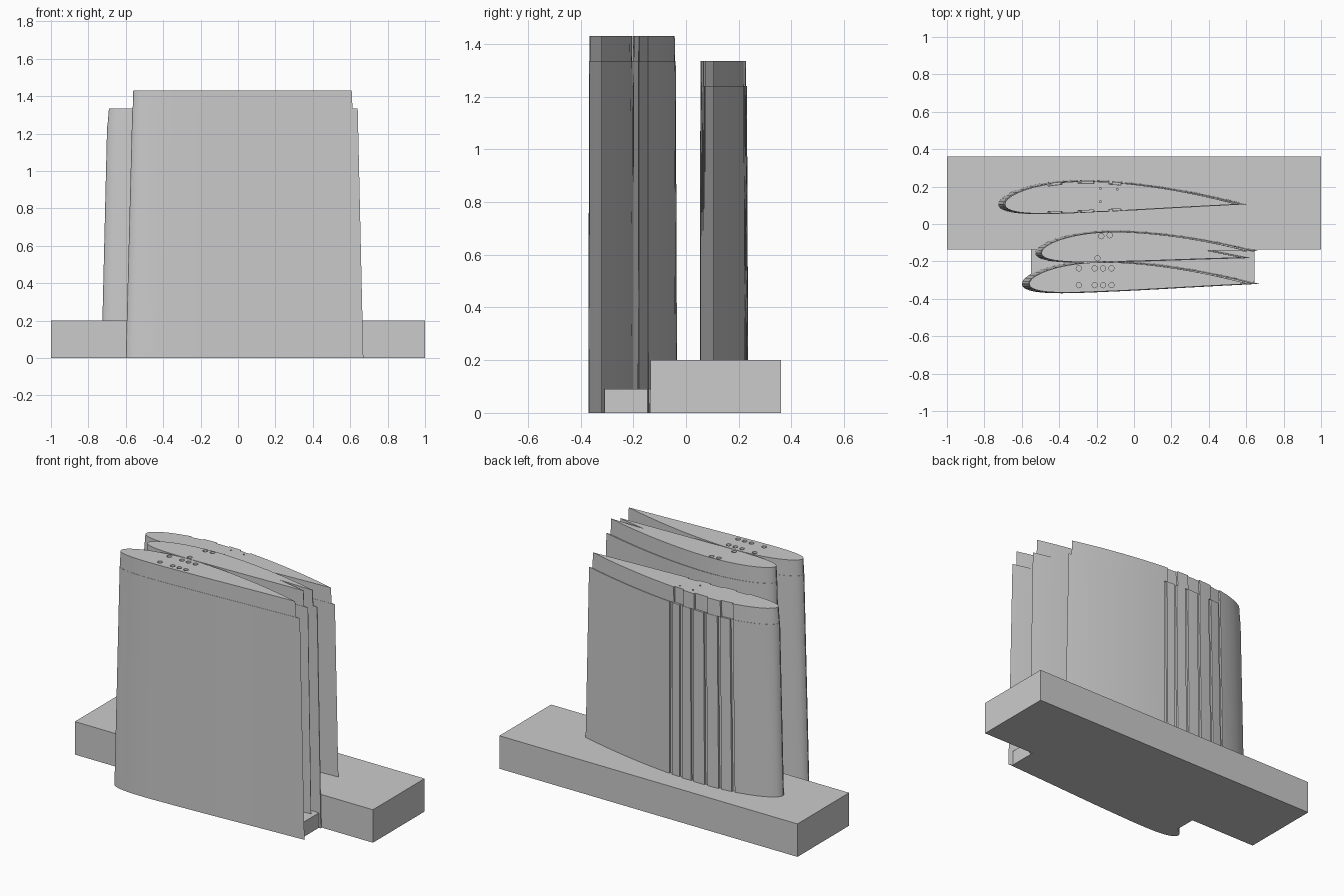
import bpy, bmesh, math

if "Cube" in bpy.data.objects:
    bpy.data.objects.remove(bpy.data.objects["Cube"])

grey = bpy.data.materials.new("light_grey")
grey.diffuse_color = (0.6, 0.6, 0.6, 1)
grey.use_nodes = True
grey.node_tree.nodes["Principled BSDF"].inputs["Base Color"].default_value = grey.diffuse_color


def finish(name, bm, smooth=True):
    bmesh.ops.recalc_face_normals(bm, faces=bm.faces)
    me = bpy.data.meshes.new(name)
    bm.to_mesh(me)
    bm.free()
    me.materials.append(grey)
    ob = bpy.data.objects.new(name, me)
    bpy.context.collection.objects.link(ob)
    if smooth:
        shade(ob)
    return ob


def shade(ob):
    bpy.ops.object.select_all(action='DESELECT')
    ob.select_set(True)
    bpy.context.view_layer.objects.active = ob
    bpy.ops.object.shade_smooth_by_angle(angle=math.radians(25))


def box(name, x0, x1, y0, y1, z0, z1):
    bm = bmesh.new()
    bmesh.ops.create_cube(bm, size=1)
    for v in bm.verts:
        v.co = ((x0 + x1) / 2 + v.co.x * (x1 - x0),
                (y0 + y1) / 2 + v.co.y * (y1 - y0),
                (z0 + z1) / 2 + v.co.z * (z1 - z0))
    return finish(name, bm, False)


def wing(u, side):
    """Height of a cambered wing section at chord fraction u."""
    t = 0.67 * (0.2969 * math.sqrt(u) - 0.126 * u - 0.3516 * u * u
                + 0.2843 * u ** 3 - 0.1036 * u ** 4)
    p, m = 0.4, 0.033
    c = m / p ** 2 * (2 * p * u - u * u) if u < p else \
        m / (1 - p) ** 2 * (1 - 2 * p + 2 * p * u - u * u)
    return c + side * t


def section(bands=(), depth=0.0, split=False, n=26):
    """Closed outline, tail to nose on the upper side and back below."""
    base = [0.5 - 0.5 * math.cos(math.pi * i / n) for i in range(n + 1)]
    base = sorted(base + [b + s for ab in bands for b in ab for s in (-0.0006, 0.0006)])

    def pt(u, side):
        cut = depth if any(a < u < b for a, b in bands) else 0
        y = wing(u, side) - side * cut
        if split:
            y += 0.010 * u if side > 0 else -0.022 * u
        return (u, y)
    upper = [pt(u, 1) for u in reversed(base)]
    if split:  # open wedge between the two tail edges
        lower = [pt(u, -1) for u in base[1:] if u < 0.95]
        return upper + lower + [(0.965, -0.022), (0.965, -0.020), (0.80, 0.013), (0.998, 0.008)]
    return upper + [pt(u, -1) for u in base[1:-1]]


def loft(name, outline, y, low, high):
    """Tapered prism; low and high are (z, nose x, tail x)."""
    bm = bmesh.new()
    rings = []
    for z, nose, tail in (low, high):
        chord = tail - nose
        rings.append([bm.verts.new((nose + u * chord, y + v * chord, z)) for u, v in outline])
    k = len(outline)
    for i in range(k):
        j = (i + 1) % k
        bm.faces.new((rings[0][i], rings[0][j], rings[1][j], rings[1][i]))
    bm.faces.new(rings[0])
    bm.faces.new(rings[1])
    return finish(name, bm)


def drill(ob, holes, top, radius, depth=0.06):
    """Round blind holes in the top face."""
    bm = bmesh.new()
    for x, y in holes:
        r = bmesh.ops.create_cone(bm, cap_ends=True, segments=16, radius1=radius,
                                  radius2=radius, depth=depth * 2)
        bmesh.ops.translate(bm, verts=r['verts'], vec=(x, y, top))
    cutter = finish("hole_cutter", bm, False)
    cutter.hide_render = True
    mod = ob.modifiers.new("holes", 'BOOLEAN')
    mod.object = cutter
    mod.operation = 'DIFFERENCE'
    mod.solver = 'EXACT'
    bpy.context.view_layer.objects.active = ob
    bpy.ops.object.modifier_apply(modifier=mod.name)
    bpy.data.objects.remove(cutter)
    shade(ob)


# Base blocks
box("large_base", -1, 1, -0.135, 0.36, 0, 0.2)
box("small_base", -0.55, 0.645, -0.31, -0.13, 0, 0.09)

# Front blade with shorter-tailed cap
plain = section()
loft("front_blade", plain, -0.32, (0, -0.60, 0.67), (1.335, -0.565, 0.64))
cap = loft("front_cap", plain, -0.32, (1.335, -0.563, 0.612), (1.43, -0.56, 0.608))
drill(cap, [(x, y) for x in (-0.295, -0.21, -0.165, -0.12) for y in (-0.237, -0.327)],
      1.43, 0.014)

# Middle blade with split tail
forked = section(split=True)
loft("middle_blade", forked, -0.155, (0, -0.53, 0.66), (1.335, -0.50, 0.635))
cap = loft("middle_cap", forked, -0.155, (1.335, -0.498, 0.607), (1.43, -0.495, 0.603))
drill(cap, [(-0.175, -0.065), (-0.13, -0.06), (-0.195, -0.183)], 1.43, 0.014)

# Rear blade: narrow grooves in the body, alternating wide recesses in the cap
edges = [(x + 0.71) / 1.30 for x in (-0.47, -0.39, -0.30, -0.21, -0.13, -0.06)]
grooves = [(e, e + 0.013) for e in edges]
loft("rear_blade", section(grooves, 0.008), 0.105, (0.2, -0.725, 0.60), (1.24, -0.70, 0.577))
panels = [(edges[i], edges[i + 1]) for i in (0, 2, 4)]
cap = loft("rear_cap", section(panels, 0.008), 0.105, (1.24, -0.698, 0.555), (1.335, -0.69, 0.55))
drill(cap, [(-0.18, 0.19), (-0.18, 0.12), (-0.09, 0.185)], 1.335, 0.005)
